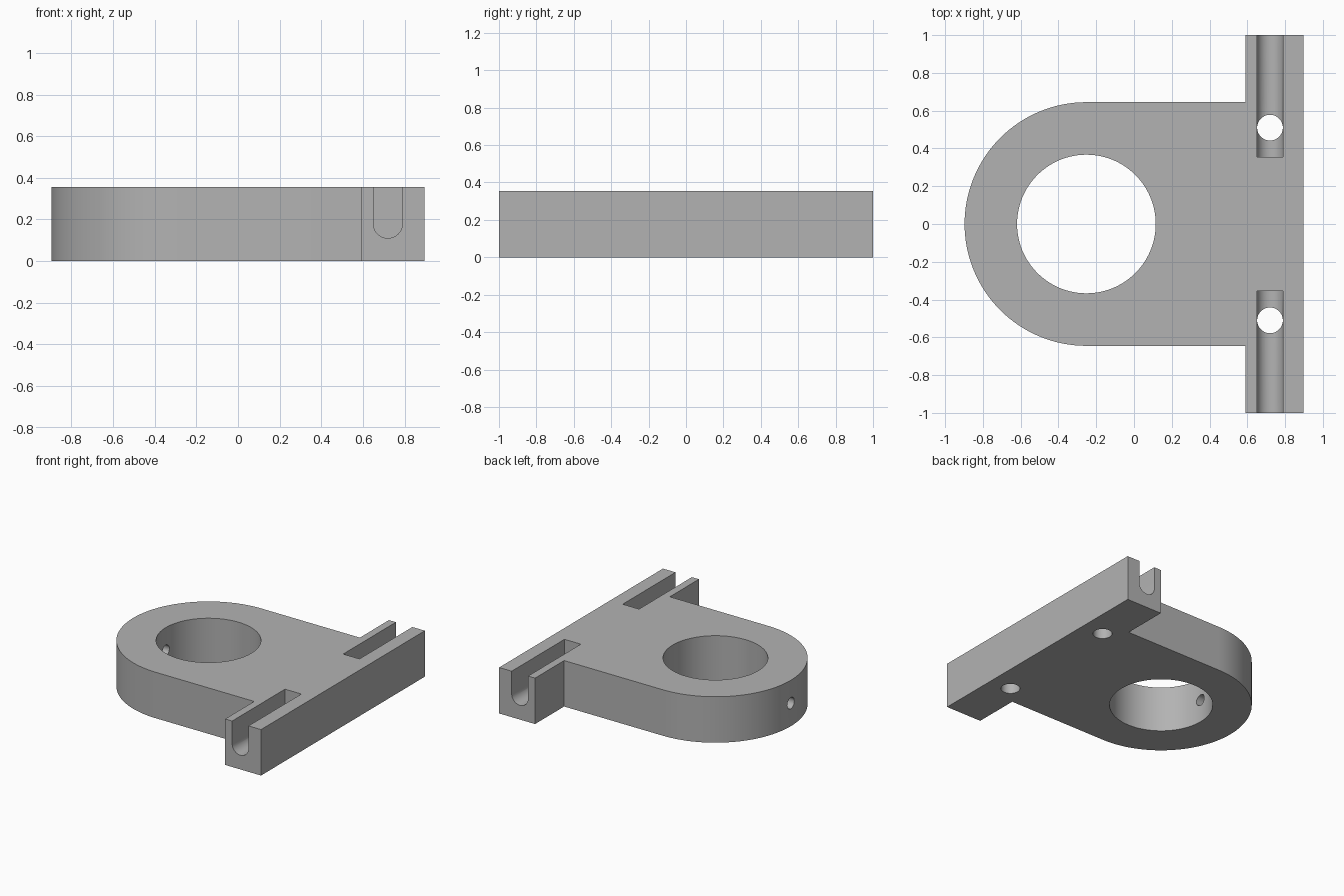
import bpy, bmesh
from math import sin, cos, pi, radians

default = bpy.data.objects.get("Cube")
if default:
    bpy.data.objects.remove(default, do_unlink=True)

HEIGHT = 0.355
EDGE = 0.897          # half length along x
ROUND = 0.645         # radius of the rounded end
RING_X = ROUND - EDGE  # centre of the rounded end and bore
RAIL_X = 0.59         # inner side of the cross rail
SLOT_X, SLOT_R = 0.72, 0.07

grey = bpy.data.materials.new("plain grey")
grey.use_nodes = True
grey.diffuse_color = (0.45, 0.45, 0.45, 1)
grey.node_tree.nodes["Principled BSDF"].inputs["Base Color"].default_value = grey.diffuse_color


def arc(cx, cy, r, start, end, steps):
    angles = [start + (end - start) * i / steps for i in range(steps + 1)]
    return [(cx + r * cos(a), cy + r * sin(a)) for a in angles]


def prism(name, points, offset):
    """Extrude a closed loop of 3D points along an offset."""
    bm = bmesh.new()
    face = bm.faces.new([bm.verts.new(p) for p in points])
    extruded = bmesh.ops.extrude_face_region(bm, geom=[face])["geom"]
    moved = [v for v in extruded if isinstance(v, bmesh.types.BMVert)]
    bmesh.ops.translate(bm, verts=moved, vec=offset)
    bmesh.ops.recalc_face_normals(bm, faces=bm.faces)
    mesh = bpy.data.meshes.new(name)
    bm.to_mesh(mesh)
    bm.free()
    obj = bpy.data.objects.new(name, mesh)
    bpy.context.collection.objects.link(obj)
    mesh.materials.append(grey)
    return obj


def circle(cx, cy, r, steps):
    return arc(cx, cy, r, 0, 2 * pi, steps)[:-1]


# Plate: rounded end joined to a wider cross rail
outline = arc(RING_X, 0, ROUND, pi / 2, 3 * pi / 2, 64)
outline += [(RAIL_X, -ROUND), (RAIL_X, -1), (EDGE, -1),
            (EDGE, 1), (RAIL_X, 1), (RAIL_X, ROUND)]
body = prism("bracket_body", [(x, y, 0) for x, y in outline], (0, 0, HEIGHT))

# Main bore and the small radial hole in the rounded end
cutters = [
    prism("bore_cutter", [(x, y, -0.1) for x, y in circle(RING_X, 0, 0.367, 96)], (0, 0, 0.6)),
    prism("set_screw_cutter",
          [(-1, y, z) for y, z in circle(0, HEIGHT / 2, 0.043, 32)], (0.6, 0, 0)),
]

# Round-bottomed slots in the rail, each with a drain hole
slot = arc(SLOT_X, 0.18, SLOT_R, pi, 2 * pi, 24)
slot += [(SLOT_X + SLOT_R, 0.5), (SLOT_X - SLOT_R, 0.5)]
for side, label in ((1, "back"), (-1, "front")):
    cutters.append(prism(label + "_slot_cutter",
                         [(x, side * 0.355, z) for x, z in slot], (0, side * 0.75, 0)))
    cutters.append(prism(label + "_hole_cutter",
                         [(x, y, -0.1) for x, y in circle(SLOT_X, side * 0.51, 0.068, 48)],
                         (0, 0, 0.35)))

# Cut everything, then drop the helpers
bpy.context.view_layer.objects.active = body
body.select_set(True)
for cutter in cutters:
    cut = body.modifiers.new(cutter.name, 'BOOLEAN')
    cut.operation = 'DIFFERENCE'
    cut.solver = 'EXACT'
    cut.object = cutter
    cutter.hide_render = True
    bpy.ops.object.modifier_apply(modifier=cut.name)
    bpy.data.objects.remove(cutter, do_unlink=True)

bpy.ops.object.shade_smooth_by_angle(angle=radians(30))
